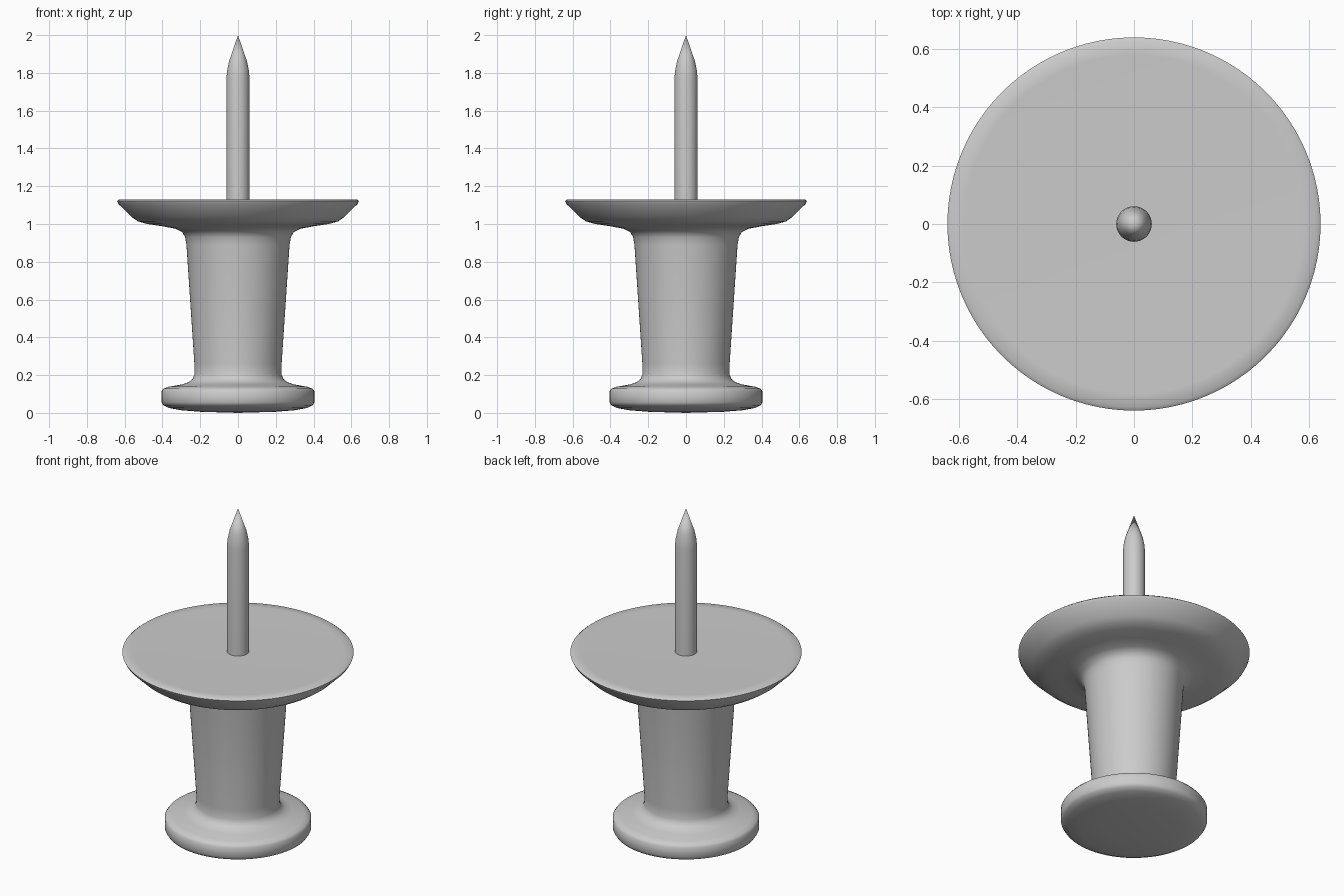
import bpy, bmesh, math

cube = bpy.data.objects.get("Cube")
if cube:
    bpy.data.objects.remove(cube, do_unlink=True)


def make_material(name, rgb):
    mat = bpy.data.materials.new(name)
    mat.use_nodes = True
    color = (*rgb, 1.0)
    mat.diffuse_color = color
    mat.node_tree.nodes["Principled BSDF"].inputs["Base Color"].default_value = color
    return mat


def lathe(name, profile, steps, mat, sharp):
    """Spin an (radius, height) profile around the z axis."""
    bm = bmesh.new()
    verts = [bm.verts.new((r, 0, z)) for r, z in profile]
    edges = [bm.edges.new(pair) for pair in zip(verts, verts[1:])]
    bmesh.ops.spin(bm, geom=verts + edges, cent=(0, 0, 0), axis=(0, 0, 1),
                   angle=math.tau, steps=steps)
    bmesh.ops.remove_doubles(bm, verts=bm.verts, dist=0.0005)
    bmesh.ops.recalc_face_normals(bm, faces=bm.faces)
    mesh = bpy.data.meshes.new(name)
    bm.to_mesh(mesh)
    bm.free()
    mesh.materials.append(mat)
    obj = bpy.data.objects.new(name, mesh)
    bpy.context.collection.objects.link(obj)
    bpy.ops.object.select_all(action='DESELECT')
    obj.select_set(True)
    bpy.context.view_layer.objects.active = obj
    bpy.ops.object.shade_smooth_by_angle(angle=math.radians(sharp))
    return obj


grey = make_material("plain grey", (0.6, 0.6, 0.6))

# Handle: rounded foot, flaring grip and wide flange
handle = [
    (0, 0), (0.2, 0.006), (0.3, 0.014), (0.365, 0.026), (0.395, 0.04), (0.405, 0.056),
    (0.405, 0.115), (0.395, 0.128), (0.365, 0.139), (0.3, 0.15), (0.262, 0.162),
    (0.24, 0.18), (0.23, 0.205), (0.231, 0.26),
    (0.273, 0.89), (0.28, 0.93), (0.295, 0.957), (0.33, 0.975), (0.4, 0.988),
    (0.48, 1.0), (0.53, 1.014), (0.56, 1.035),
    (0.632, 1.105), (0.64, 1.122), (0.628, 1.131), (0.58, 1.13), (0, 1.125),
]
lathe("handle", handle, 96, grey, 40)

# Needle: straight shaft with a tapered point
needle = [(0, 1.1), (0.061, 1.1), (0.061, 1.77), (0.058, 1.81), (0.048, 1.86), (0, 2.0)]
lathe("needle", needle, 32, grey, 40)
